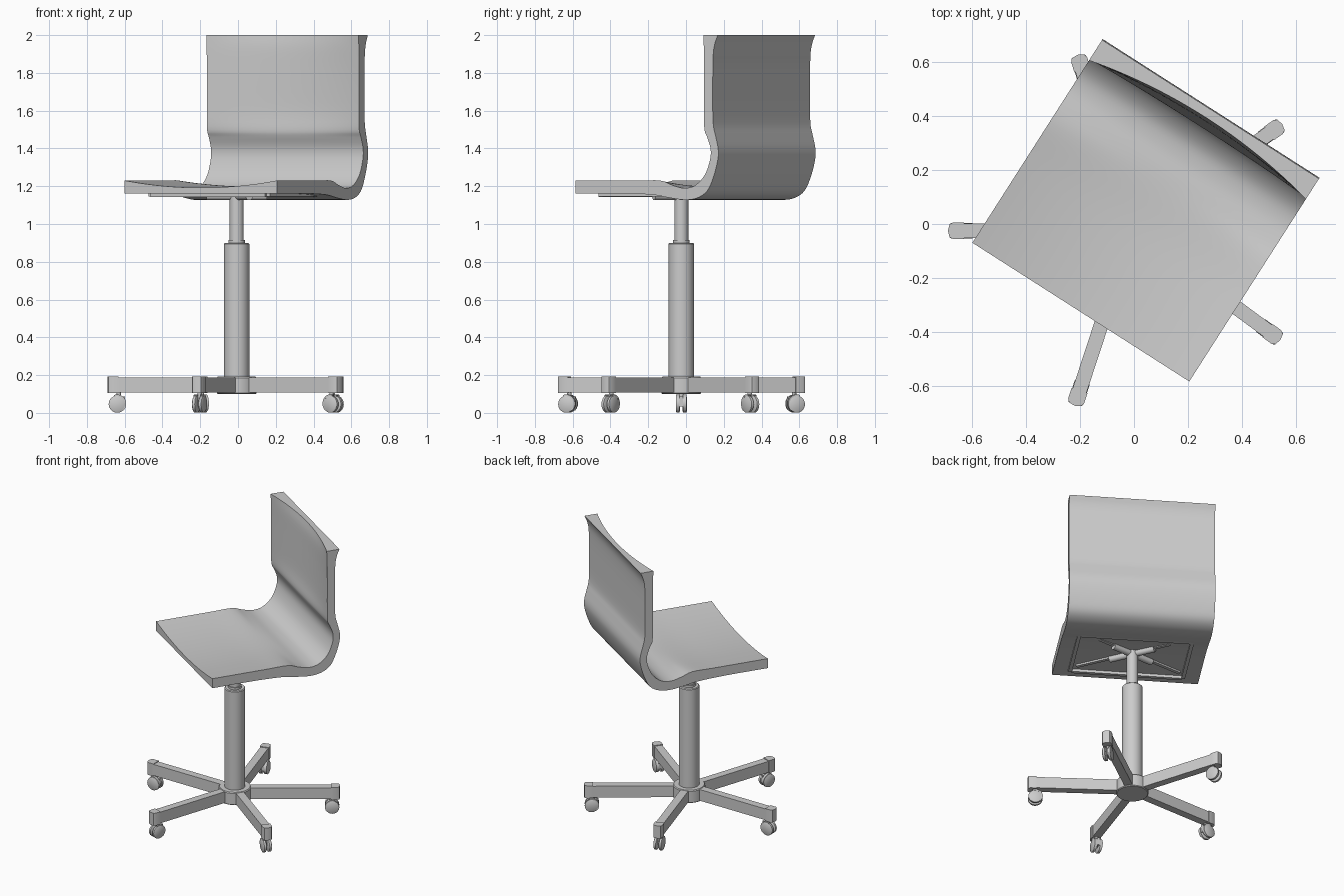
import bpy, bmesh, math
from mathutils import Vector, Matrix

if "Cube" in bpy.data.objects:
    bpy.data.objects.remove(bpy.data.objects["Cube"])

CX, CY = -0.007, -0.025                    # column axis
SEAT = Matrix.Rotation(math.radians(-32.6), 4, 'Z') @ Matrix.Translation((0.01, 0, 0))


def finish(name, bm, mat=Matrix(), angle=35):
    bmesh.ops.recalc_face_normals(bm, faces=bm.faces)
    me = bpy.data.meshes.new(name)
    bm.to_mesh(me)
    bm.free()
    ob = bpy.data.objects.new(name, me)
    bpy.context.collection.objects.link(ob)
    ob.matrix_world = mat
    bpy.ops.object.select_all(action='DESELECT')
    ob.select_set(True)
    bpy.context.view_layer.objects.active = ob
    bpy.ops.object.shade_smooth_by_angle(angle=math.radians(angle))
    return ob


def lathe(name, profile, mat, n=32):
    """Spin (radius, height) points round z."""
    bm = bmesh.new()
    rings = [[bm.verts.new((r * math.cos(2 * math.pi * i / n), r * math.sin(2 * math.pi * i / n), z))
              for i in range(n)] for r, z in profile]
    for a, b in zip(rings, rings[1:]):
        for i in range(n):
            j = (i + 1) % n
            bm.faces.new((a[i], a[j], b[j], b[i]))
    bm.faces.new(rings[0][::-1])
    bm.faces.new(rings[-1])
    return finish(name, bm, mat)


def prism(name, outline, z0, z1, mat):
    """Extrude a flat outline between two heights."""
    bm = bmesh.new()
    lo = [bm.verts.new((x, y, z0)) for x, y in outline]
    hi = [bm.verts.new((x, y, z1)) for x, y in outline]
    bm.faces.new(lo[::-1])
    bm.faces.new(hi)
    for i in range(len(lo)):
        j = (i + 1) % len(lo)
        bm.faces.new((lo[i], lo[j], hi[j], hi[i]))
    return finish(name, bm, mat)


def box(name, x0, x1, y0, y1, z0, z1, mat):
    return prism(name, [(x0, y0), (x1, y0), (x1, y1), (x0, y1)], z0, z1, mat)


def smooth_curve(pts, steps=4):
    """Catmull-Rom through the points."""
    p = [Vector(q) for q in pts]
    p = [2 * p[0] - p[1]] + p + [2 * p[-1] - p[-2]]
    out = []
    for a, b, c, d in zip(p, p[1:], p[2:], p[3:]):
        for k in range(steps):
            t = k / steps
            out.append(0.5 * (2 * b + (c - a) * t + (2 * a - 5 * b + 4 * c - d) * t * t
                              + (3 * b - a - 3 * c + d) * t ** 3))
    return out + [p[-2]]


# Seat shell: (depth, height, amount the middle is dished)
inner = smooth_curve([(-.382, 1.23, .038), (-.2, 1.23, .038), (0, 1.23, .038), (.15, 1.23, .033),
                      (.225, 1.206, .01), (.30, 1.19, 0), (.37, 1.205, 0), (.43, 1.26, 0),
                      (.463, 1.34, 0), (.466, 1.40, 0), (.445, 1.46, 0), (.428, 1.50, .01),
                      (.426, 1.6, .025), (.426, 1.8, .034), (.424, 1.93, .042), (.422, 2, .055)])
outer = smooth_curve([(-.382, 1.162, 0), (-.1, 1.162, 0), (.1, 1.155, 0), (.2, 1.14, 0),
                      (.3, 1.128, 0), (.38, 1.137, 0), (.445, 1.175, 0), (.485, 1.25, 0),
                      (.512, 1.34, 0), (.514, 1.40, 0), (.497, 1.47, 0), (.482, 1.54, 0),
                      (.48, 1.7, 0), (.482, 1.88, 0), (.492, 1.95, 0), (.512, 2, 0)])
bm = bmesh.new()
N = 24
sections = []
for i in range(N + 1):
    s = -1 + 2 * i / N
    ring = []
    for v, z, d in inner + outer[::-1]:
        d *= 1 - s * s
        ring.append(bm.verts.new((0.478 * s, v + (d if z > 1.45 else 0), z - (d if z < 1.45 else 0))))
    sections.append(ring)
m, n = len(sections[0]), len(inner)
for a, b in zip(sections, sections[1:]):
    for k in range(m):
        bm.faces.new((a[k], a[(k + 1) % m], b[(k + 1) % m], b[k]))
for ring in (sections[0], sections[-1]):   # side edges
    for k in range(n - 1):
        bm.faces.new((ring[k], ring[k + 1], ring[m - 2 - k], ring[m - 1 - k]))
finish("seat_shell", bm, SEAT)

# Frame and cross bracket under the seat
for s in (-1, 1):
    box("under_frame_side", s * .37 - .012, s * .37 + .012, -.30, .18, 1.145, 1.166, SEAT)
for v in (-.30, .17):
    box("under_frame_rail", -.36, .36, v - .012, v + .012, 1.143, 1.166, SEAT)
hub = SEAT.inverted() @ Vector((CX, CY, 0))
for sx in (-1, 1):
    for sy in (-1, 1):
        ang = math.atan2(sy * .23, sx * .36)
        place = SEAT @ Matrix.Translation((hub.x, hub.y, 0)) @ Matrix.Rotation(ang, 4, 'Z')
        box("bracket_strap", .05, .40, -.012, .012, 1.15, 1.166, place)
        lathe("bracket_arm", [(.022, 0), (.022, .16)],
              place @ Matrix.Translation((0, 0, 1.148)) @ Matrix.Rotation(math.pi / 2, 4, 'Y'), 16)

# Column
COL = Matrix.Translation((CX, CY, 0))
lathe("column_sleeve", [(.067, .10), (.067, .895), (.062, .90), (.044, .90), (.044, .915), (.037, .915)], COL)
lathe("gas_lift_rod", [(.037, .90), (.037, 1.165)], COL)
lathe("base_hub", [(.10, .10), (.105, .105), (.105, .185), (.10, .192)], COL)

# Five legs with twin-wheel casters
for i in range(5):
    L = COL @ Matrix.Rotation(math.radians(180 + 71.8 * i), 4, 'Z')
    box("leg", .08, .64, -.027, .027, .108, .188, L)
    tip = [(.625, -.031), (.665, -.031), (.678, -.024), (.684, 0),
           (.678, .024), (.665, .031), (.625, .031)]
    prism("leg_tip", tip, .104, .193, L)
    lathe("caster_stem", [(.012, .05), (.012, .11)], L @ Matrix.Translation((.625, 0, 0)), 12)
    box("caster_fork", .59, .635, -.009, .009, .035, .088, L)
    for s in (-1, 1):
        lathe("caster_wheel", [(.038, -.011), (.045, -.007), (.045, .007), (.038, .011)],
              L @ Matrix.Translation((.633, s * .018, .046)) @ Matrix.Rotation(math.pi / 2, 4, 'X'), 20)
        # hood over the inner half of each wheel
        arc = [(math.cos(math.radians(a)), math.sin(math.radians(a))) for a in range(70, 231, 20)]
        hood = [(.049 * x, .049 * y) for x, y in arc] + [(.040 * x, .040 * y) for x, y in arc[::-1]]
        prism("caster_hood", hood, -.009, .009,
              L @ Matrix.Translation((.633, s * .018, .049)) @ Matrix.Rotation(math.pi / 2, 4, 'X'))
